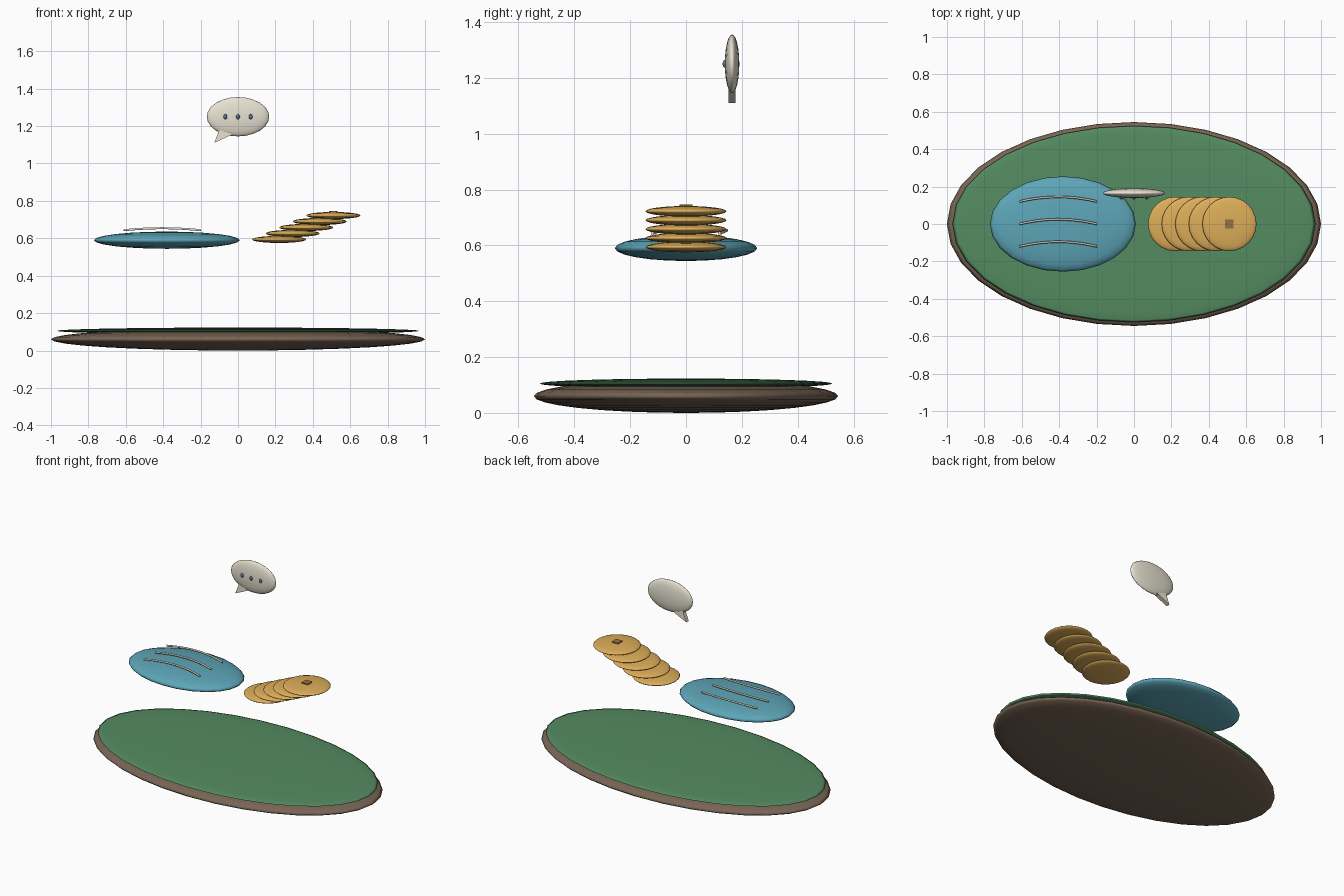
import bpy, bmesh
from mathutils import Matrix, Vector

if "Cube" in bpy.data.objects:
    bpy.data.objects.remove(bpy.data.objects["Cube"])


def material(name, rgb):
    m = bpy.data.materials.new(name)
    m.diffuse_color = (*rgb, 1)
    m.use_nodes = True
    m.node_tree.nodes["Principled BSDF"].inputs["Base Color"].default_value = m.diffuse_color
    return m


EARTH = material("earth", (0.19, 0.13, 0.09))
GREEN = material("green", (0.09, 0.26, 0.12))
BLUE = material("water_blue", (0.11, 0.38, 0.48))
GOLD = material("gold", (0.72, 0.42, 0.10))
BRONZE = material("bronze", (0.30, 0.16, 0.06))
CREAM = material("cream", (0.80, 0.76, 0.64))
INK = material("ink_blue", (0.10, 0.17, 0.32))


def finish(name, bm, mat, smooth=True):
    me = bpy.data.meshes.new(name)
    bmesh.ops.recalc_face_normals(bm, faces=bm.faces)
    bm.to_mesh(me)
    bm.free()
    for p in me.polygons:
        p.use_smooth = smooth
    me.materials.append(mat)
    ob = bpy.data.objects.new(name, me)
    bpy.context.collection.objects.link(ob)
    return ob


def ellipsoid(name, centre, radii, mat, segments=24, rings=12):
    bm = bmesh.new()
    bmesh.ops.create_uvsphere(
        bm, u_segments=segments, v_segments=rings, radius=1,
        matrix=Matrix.Translation(centre) @ Matrix.Diagonal((*radii, 1)))
    return finish(name, bm, mat)


# Island base with grass top
ellipsoid("island_base", (0, 0, 0.06), (1.0, 0.545, 0.06), EARTH, 32, 16)
ellipsoid("grass_top", (0, 0, 0.105), (0.97, 0.525, 0.018), GREEN, 32, 16)

# Pond with three ripples
ellipsoid("pond", (-0.38, 0, 0.59), (0.39, 0.255, 0.046), BLUE)
for i, y in enumerate((-0.12, 0, 0.12)):
    cu = bpy.data.curves.new(f"ripple_{i + 1}", 'CURVE')
    cu.dimensions = '3D'
    cu.bevel_depth = 0.006
    cu.bevel_resolution = 1
    cu.use_fill_caps = True
    sp = cu.splines.new('POLY')
    sp.points.add(10)
    for k, p in enumerate(sp.points):
        t = k / 5 - 1
        bow = 1 - t * t
        p.co = (-0.405 + 0.207 * t, y + 0.025 * bow, 0.643 + 0.011 * bow, 1)
    cu.materials.append(CREAM)
    ob = bpy.data.objects.new(f"ripple_{i + 1}", cu)
    bpy.context.collection.objects.link(ob)

# Leaning stack of coins with a square mark on the top one
for i in range(5):
    ellipsoid(f"coin_{i + 1}", (0.22 + 0.0725 * i, 0, 0.594 + 0.032 * i),
              (0.145, 0.145, 0.019), GOLD)
bm = bmesh.new()
bmesh.ops.create_cube(bm, size=1, matrix=Matrix.Translation((0.51, 0, 0.741))
                      @ Matrix.Diagonal((0.046, 0.046, 0.012, 1)))
finish("coin_mark", bm, BRONZE, False)

# Speech bubble, tail and dots
ellipsoid("bubble", (0, 0.165, 1.25), (0.167, 0.026, 0.105), CREAM)
bm = bmesh.new()
tail = [bm.verts.new((x, 0.152, z))
        for x, z in ((-0.127, 1.11), (-0.03, 1.155), (-0.10, 1.18))]
face = bm.faces.new(tail)
ext = bmesh.ops.extrude_face_region(bm, geom=[face], use_keep_orig=True)
bmesh.ops.translate(bm, vec=Vector((0, 0.026, 0)),
                    verts=[g for g in ext["geom"] if isinstance(g, bmesh.types.BMVert)])
finish("bubble_tail", bm, CREAM, False)
for i in range(3):
    ellipsoid(f"bubble_dot_{i + 1}", (-0.068 + 0.068 * i, 0.14, 1.25),
              (0.010, 0.009, 0.014), INK, 12, 8)
